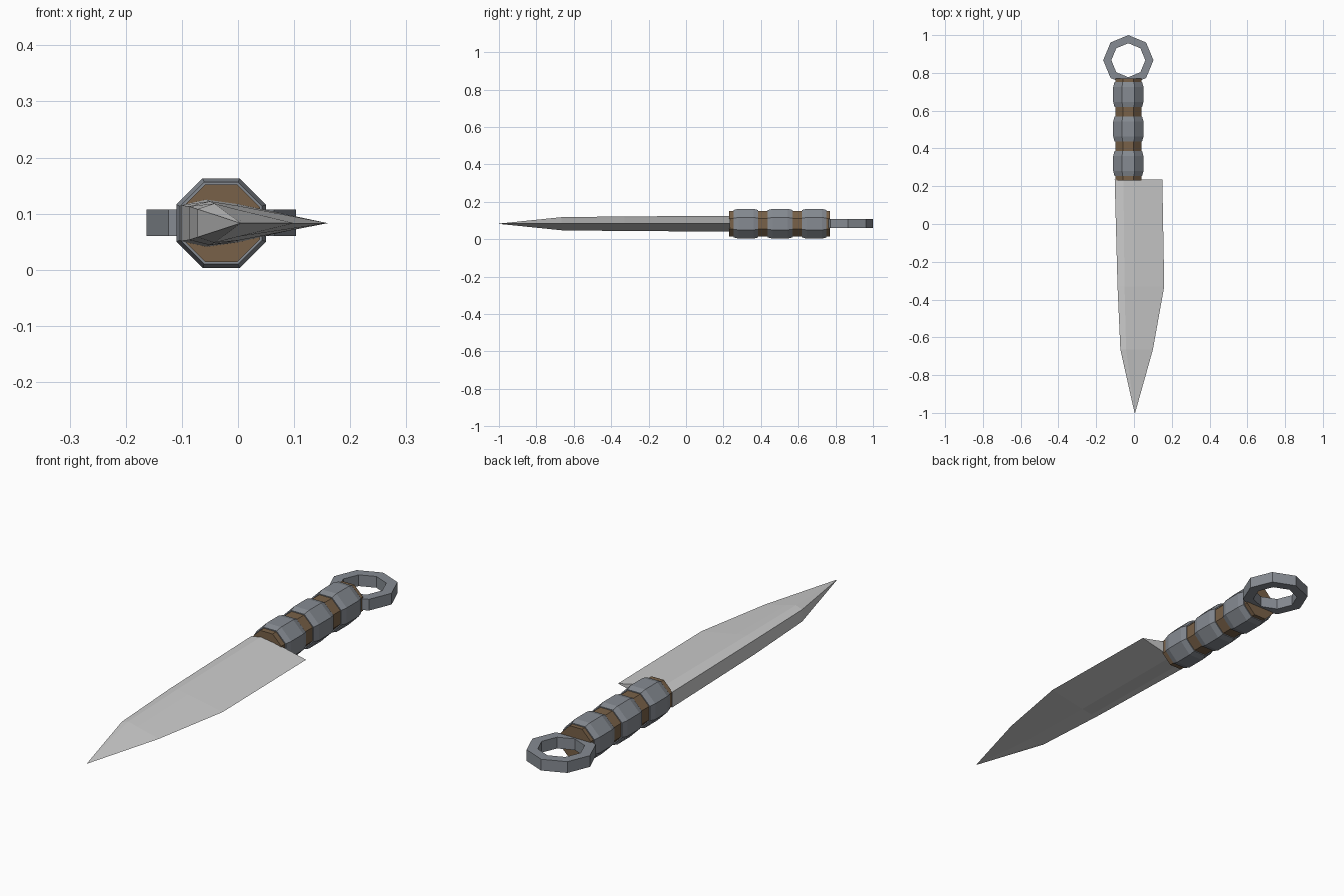
import bpy
from math import pi, sin, cos

if "Cube" in bpy.data.objects:
    bpy.data.objects.remove(bpy.data.objects["Cube"])

CX, CZ = -0.03, 0.083          # handle axis


def material(name, rgb):
    m = bpy.data.materials.new(name)
    m.diffuse_color = (*rgb, 1)
    m.use_nodes = True
    m.node_tree.nodes["Principled BSDF"].inputs["Base Color"].default_value = m.diffuse_color
    return m


def make(name, verts, faces, mat=None):
    me = bpy.data.meshes.new(name)
    me.from_pydata(verts, [], faces)
    ob = bpy.data.objects.new(name, me)
    bpy.context.collection.objects.link(ob)
    if mat:
        me.materials.append(mat)
    return ob


def loft(name, sections, mat=None):
    """Skin equal-length loops running towards -y, capped at both ends."""
    n = len(sections[0])
    verts = [v for s in sections for v in s]
    faces = [(i * n + j, i * n + (j + 1) % n, (i + 1) * n + (j + 1) % n, (i + 1) * n + j)
             for i in range(len(sections) - 1) for j in range(n)]
    faces += [tuple(range(n))[::-1], tuple(range(len(verts) - n, len(verts)))]
    return make(name, verts, faces, mat)


def octagon(y, half):
    r = half / cos(pi / 8)
    return [(CX + r * cos(pi / 8 + k * pi / 4), y, CZ + r * sin(pi / 8 + k * pi / 4))
            for k in range(8)][::-1]


steel = material("dark_steel", (0.24, 0.26, 0.29))
leather = material("brown_grip", (0.19, 0.12, 0.065))

# Grip core
loft("grip_core", [octagon(0.77, 0.069), octagon(0.23, 0.069)], leather)

# Three bulging grip bands
for k, y in enumerate((0.32, 0.503, 0.686)):
    profile = ((0.066, 0.073), (0.04, 0.08), (-0.04, 0.08), (-0.066, 0.073))
    loft(f"grip_band_{k + 1}", [octagon(y + dy, h) for dy, h in profile], steel)

# Eight-sided pommel ring with a square-cut section
verts, faces = [], []
for k in range(8):
    a = k * pi / 4
    for r, z in ((0.133, 0.06), (0.133, 0.107), (0.09, 0.107), (0.09, 0.06)):
        verts.append((CX + r * cos(a), 0.867 + r * sin(a), z))
    for j in range(4):
        n, i = ((k + 1) % 8) * 4, k * 4
        faces.append((i + j, n + j, n + (j + 1) % 4, i + (j + 1) % 4))
make("pommel_ring", verts, faces, steel)


# Blade: flat spine, two ridges each side, single cutting edge
def blade_section(y, spine, ridge, flat, edge):
    upper = [spine, ridge, flat]
    return ([(x, y, CZ + h) for x, h in upper] + [(edge, y, CZ)]
            + [(x, y, CZ - h) for x, h in reversed(upper)])


loft("blade", [
    blade_section(0.235, (-0.102, 0.032), (-0.056, 0.042), (0.0, 0.034), 0.15),
    blade_section(-0.33, (-0.087, 0.03), (-0.05, 0.039), (0.0, 0.031), 0.16),
    blade_section(-0.665, (-0.072, 0.025), (-0.042, 0.035), (0.0, 0.024), 0.10),
    blade_section(-1.0, (0.003, 0.0005), (0.004, 0.0008), (0.005, 0.0005), 0.006),
])
